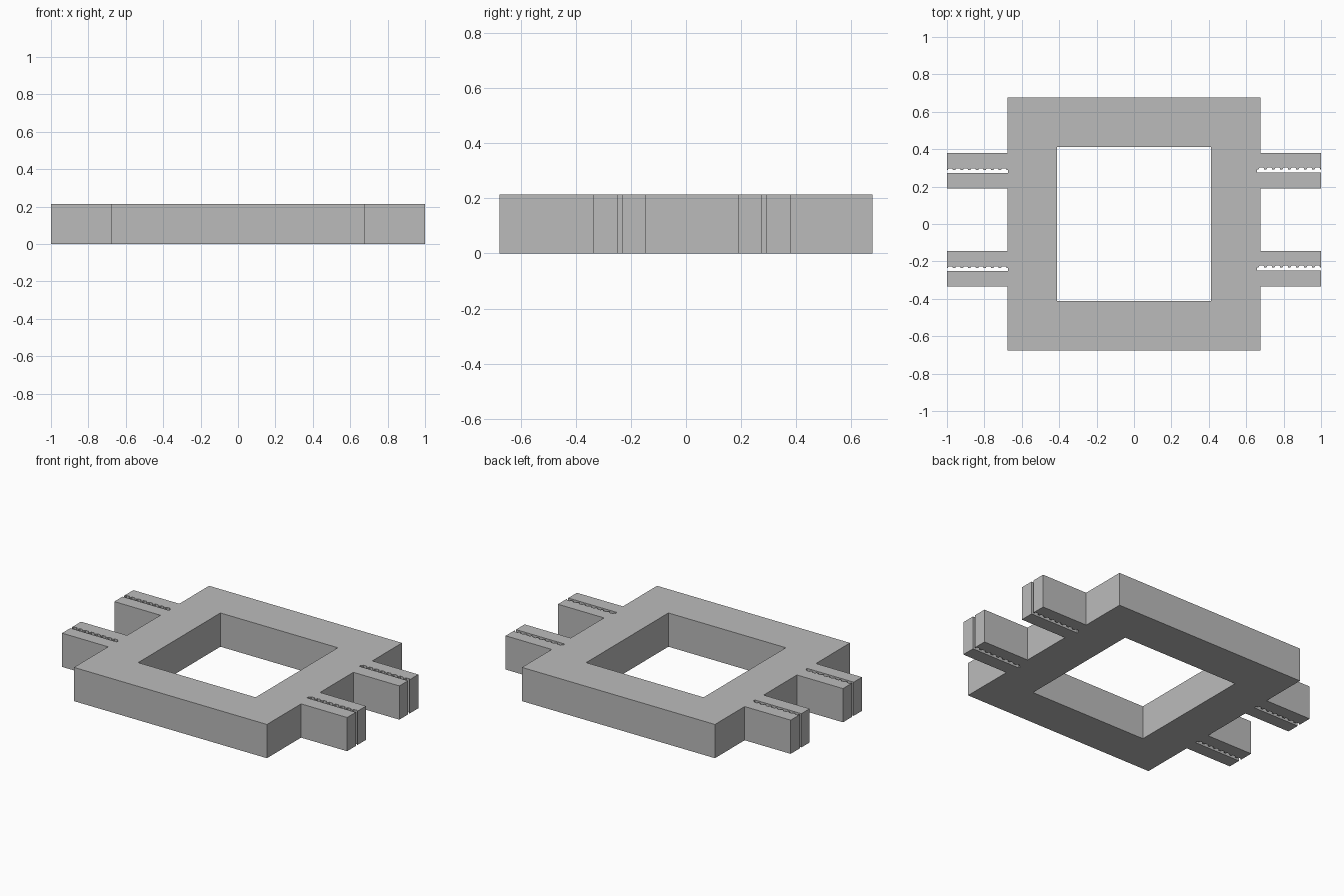
import bpy
import bmesh

cube = bpy.data.objects.get("Cube")
if cube:
    bpy.data.objects.remove(cube, do_unlink=True)

HEIGHT = 0.214
FRAME = 0.677      # half width of the square frame
HOLE = 0.412       # half width of the opening
ARM_WIDTH = 0.19
TEETH = 8

grey = bpy.data.materials.new("plain grey")
grey.use_nodes = True
colour = (0.5, 0.5, 0.5, 1)
grey.diffuse_color = colour
grey.node_tree.nodes["Principled BSDF"].inputs["Base Color"].default_value = colour


def arm_outline(side, y, slot_end, slot_low):
    """Outline of one arm from its lower to its upper root, with a toothed slot."""
    high = slot_low + 0.016
    notch = high + 0.010
    points = [(FRAME, y), (1, y), (1, slot_low), (slot_end, slot_low), (slot_end, high)]
    pitch = (1 - slot_end) / TEETH
    for i in range(TEETH):
        x = slot_end + i * pitch
        points += [(x + pitch * 0.2, high), (x + pitch * 0.3, notch),
                   (x + pitch * 0.8, notch), (x + pitch * 0.9, high)]
    points += [(1, high), (1, y + ARM_WIDTH), (FRAME, y + ARM_WIDTH)]
    return [(side * px, py) for px, py in points]


def add_loop(curve, points):
    spline = curve.splines.new("POLY")
    spline.points.add(len(points) - 1)
    for point, (x, y) in zip(spline.points, points):
        point.co = (x, y, 0, 1)
    spline.use_cyclic_u = True


# Outer outline: right arms going back, left arms coming forward
outer = [(FRAME, -FRAME)]
for y in (-0.335, 0.189):
    outer += arm_outline(1, y, 0.658, y + 0.087)
outer += [(FRAME, FRAME), (-FRAME, FRAME)]
for y in (0.189, -0.335):
    outer += reversed(arm_outline(-1, y, 0.674, y + 0.083))
outer.append((-FRAME, -FRAME))

# Filled profile with the square opening, extruded to full height
curve = bpy.data.curves.new("frame_profile", "CURVE")
curve.dimensions = "2D"
curve.fill_mode = "BOTH"
curve.extrude = HEIGHT / 2
add_loop(curve, outer)
add_loop(curve, [(-HOLE, -HOLE), (-HOLE, HOLE), (HOLE, HOLE), (HOLE, -HOLE)])
profile = bpy.data.objects.new("frame_profile", curve)
bpy.context.collection.objects.link(profile)
bpy.context.view_layer.update()

# Turn the profile into one closed flat-shaded solid
depsgraph = bpy.context.evaluated_depsgraph_get()
mesh = bpy.data.meshes.new_from_object(profile.evaluated_get(depsgraph))
bpy.data.objects.remove(profile, do_unlink=True)
bm = bmesh.new()
bm.from_mesh(mesh)
bmesh.ops.remove_doubles(bm, verts=bm.verts, dist=0.0001)
bmesh.ops.translate(bm, verts=bm.verts, vec=(0, 0, HEIGHT / 2))
bmesh.ops.recalc_face_normals(bm, faces=bm.faces)
for face in bm.faces:
    face.smooth = False
    face.material_index = 0
bm.to_mesh(mesh)
bm.free()
mesh.materials.clear()
mesh.materials.append(grey)
frame = bpy.data.objects.new("square_frame_with_slotted_arms", mesh)
bpy.context.collection.objects.link(frame)
